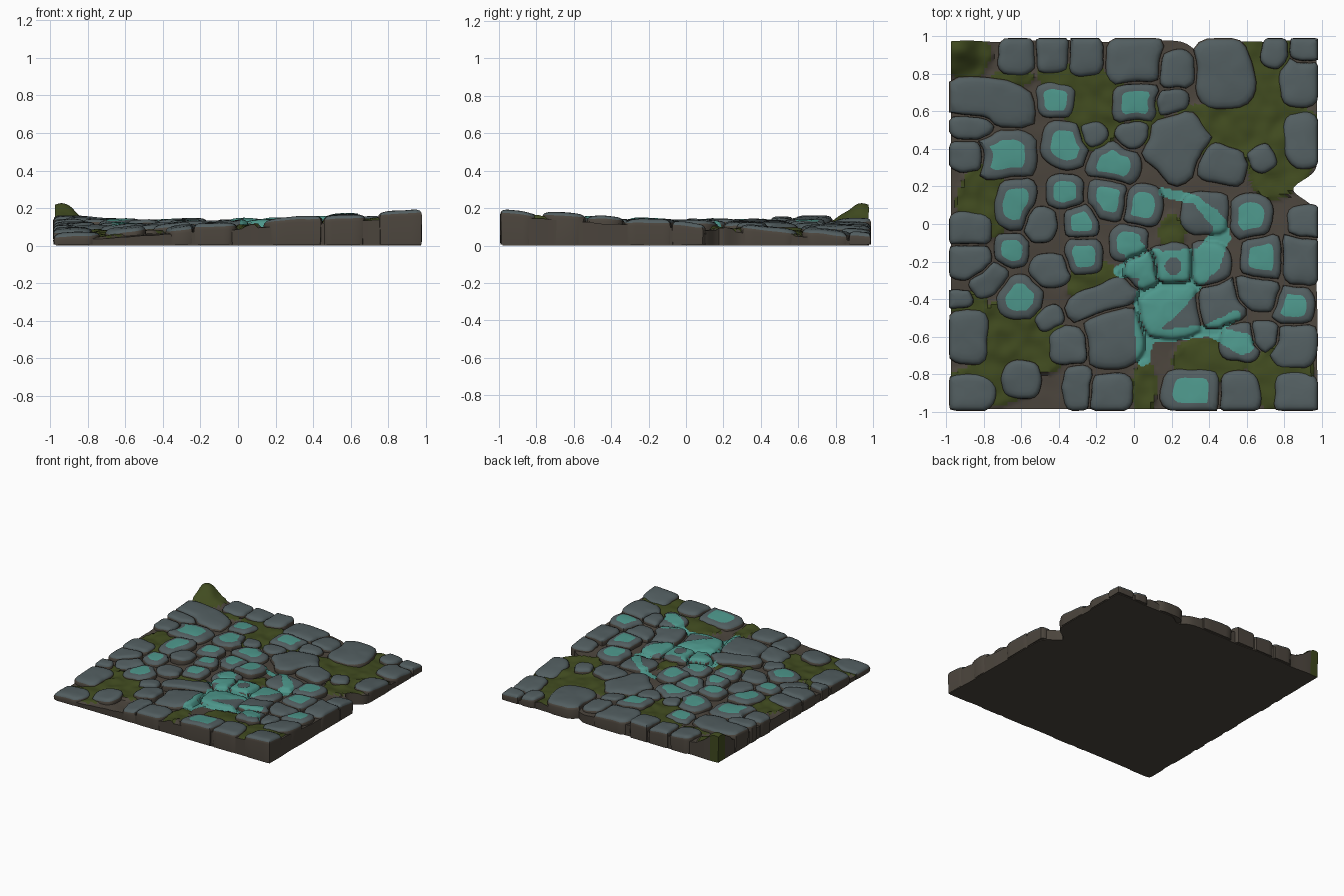
import bpy, bmesh, math, random
from mathutils import Vector, noise
from mathutils.bvhtree import BVHTree

if "Cube" in bpy.data.objects:
    bpy.data.objects.remove(bpy.data.objects["Cube"])
random.seed(4)


def material(name, col):
    m = bpy.data.materials.new(name)
    m.diffuse_color = (*col, 1)
    m.use_nodes = True
    m.node_tree.nodes["Principled BSDF"].inputs["Base Color"].default_value = m.diffuse_color
    return m


MATS = [material("grey stone", (.085, .112, .118)), material("brown mud", (.072, .06, .047)),
        material("green moss", (.052, .07, .014)), material("teal slime", (.075, .31, .26))]
STONE, MUD, MOSS, TEAL = range(4)


def finish(bm, name, angle=40):
    me = bpy.data.meshes.new(name)
    bm.to_mesh(me)
    bm.free()
    ob = bpy.data.objects.new(name, me)
    bpy.context.collection.objects.link(ob)
    for m in MATS:
        me.materials.append(m)
    bpy.ops.object.select_all(action='DESELECT')
    ob.select_set(True)
    bpy.context.view_layer.objects.active = ob
    bpy.ops.object.shade_smooth_by_angle(angle=math.radians(angle))
    return ob


def level(x, y):
    """Twisted paving level: high at front right, low at front left and back right."""
    k = .028 if x < 0 < y else .07
    return .122 - k * x * y


def wobble(x, y, f=6):
    return noise.noise(Vector((x * f, y * f, 1.7)))


# stones: x, y, half width, half depth, turn in degrees
BACK = [(-.62, .9, .1, .1, 0), (-.43, .91, .1, .1, 0), (-.26, .9, .1, .11, 0), (0, .87, .15, .14, 5),
        (.23, .82, .1, .1, 0), (.48, .8, .15, .18, 10), (.75, .91, .07, .08, 0), (.91, .93, .08, .08, 0),
        (-.77, .65, .24, .12, -10), (0, .48, .09, .08, 20), (.2, .65, .09, .07, 20), (.23, .42, .17, .17, 40),
        (.46, .32, .14, .1, -20), (.68, .35, .07, .07, 30), (.89, .76, .11, .13, 0), (.9, .45, .1, .14, 10),
        (.92, .0, .1, .1, 0), (-.89, .36, .1, .08, 0), (-.86, .52, .12, .07, 0), (-.22, .47, .08, .07, 0)]
FRONT = [(-.88, -.03, .12, .09, 0), (-.88, -.2, .12, .1, 0), (-.77, -.3, .11, .08, 30), (-.89, -.6, .11, .14, 0),
         (-.87, -.9, .13, .1, 0), (-.6, -.83, .1, .1, 0), (-.34, -.65, .11, .1, 0), (-.3, -.87, .08, .12, 0),
         (-.12, -.6, .16, .16, 0), (-.16, -.4, .21, .08, 22), (-.13, -.9, .12, .1, 0), (-.5, .0, .09, .09, 0),
         (.38, .06, .13, .11, 0), (.4, -.22, .11, .12, 0), (.2, -.22, .13, .11, 0), (.2, -.45, .17, .15, 0),
         (.46, -.42, .14, .12, 20), (.9, -.18, .11, .15, 0), (.65, -.37, .14, .09, -10), (.85, -.64, .13, .12, 0),
         (.87, -.9, .12, .11, 0), (.56, -.9, .11, .11, 0), (.57, -.63, .11, .1, 0), (-.45, -.5, .08, .06, 30),
         (-.45, -.25, .11, .09, 0), (.7, -.6, .1, .08, 0), (.05, -.25, .1, .11, 0), (-.94, -.4, .08, .05, 0)]
MARKED = [(-.68, .37, .15, .13, 0), (-.63, .11, .1, .14, -10), (-.65, -.14, .09, .09, 0), (-.61, -.39, .12, .12, 0),
          (-.27, -.17, .1, .1, 0), (-.28, .01, .09, .09, 0), (-.37, .17, .1, .09, 0), (-.13, .14, .11, .12, 0),
          (.04, .1, .11, .11, 0), (-.11, .32, .14, .11, -25), (-.36, .42, .13, .12, -20), (-.42, .66, .1, .09, 0),
          (.01, .65, .12, .12, 0), (.62, .04, .11, .12, 0), (.68, -.18, .11, .12, 0), (.85, -.44, .11, .11, 0),
          (.31, -.89, .16, .11, 0), (-.03, -.1, .1, .1, 0)]
STONES = BACK + FRONT + MARKED


def local_distance(s, px, py):
    a = math.radians(s[4])
    dx, dy = px - s[0], py - s[1]
    u = abs(dx * math.cos(a) + dy * math.sin(a)) / (s[2] * 1.1)
    v = abs(dy * math.cos(a) - dx * math.sin(a)) / (s[3] * 1.1)
    return (u ** 3 + v ** 3) ** (1 / 3)


def outline(s, n=28):
    """Rounded outline, trimmed where neighbouring stones are nearer."""
    near = [o for o in STONES if o is not s and math.hypot(o[0] - s[0], o[1] - s[1]) < .5]
    pts = []
    for i in range(n):
        c, d = math.cos(i * math.tau / n), math.sin(i * math.tau / n)
        r = 1 / local_distance(s, s[0] + c, s[1] + d)
        r *= 1 + .12 * wobble(s[0] * 3 + c, s[1] * 3 + d, 1.5)
        for _ in range(40):
            px, py = s[0] + c * r, s[1] + d * r
            if all(local_distance(o, px, py) > local_distance(s, px, py) for o in near):
                break
            r *= .965
        px, py = s[0] + c * (r - .004), s[1] + d * (r - .004)
        pts.append((max(-.985, min(.98, px)), max(-.995, min(.99, py))))
    return pts


def add_stone(bm, s, marked):
    pts = outline(s)
    border = max(abs(s[0]) + s[2], abs(s[1]) + s[3]) > .95
    lift = random.uniform(-.006, .01)
    tx, ty = random.uniform(-.06, .06), random.uniform(-.06, .06)
    rings = []
    for scale, dz in ((.97, None), (1, -.03), (.97, -.014), (.9, -.003), (.78, .003), (.6, .006), (.3, .008)):
        ring = []
        for p in pts:
            x, y = s[0] + (p[0] - s[0]) * scale, s[1] + (p[1] - s[1]) * scale
            z = level(x, y) + lift + tx * (x - s[0]) + ty * (y - s[1])
            z = (0.005 if border else z - .06) if dz is None else z + dz + .005 * wobble(x, y, 12)
            ring.append(bm.verts.new((x, y, z)))
        rings.append(ring)
    n = len(pts)
    for k in range(len(rings) - 1):
        for i in range(n):
            j = (i + 1) % n
            f = bm.faces.new((rings[k][i], rings[k][j], rings[k + 1][j], rings[k + 1][i]))
            f.material_index = MUD if k < 2 else TEAL if marked and k >= 5 else STONE
    bm.faces.new(rings[-1]).material_index = TEAL if marked else STONE
    bm.faces.new(rings[0][::-1]).material_index = MUD


bm = bmesh.new()
for s in STONES:
    add_stone(bm, s, s in MARKED)
stones_tree = BVHTree.FromBMesh(bm)
finish(bm, "paving_stones")

# ground slab with moss patches: x, y, half width, half depth
PATCHES = [(-.9, .9, .14, .13), (-.2, .62, .17, .22), (.08, .55, .1, .12), (.62, .52, .42, .16), (.7, .8, .15, .24),
           (.78, .3, .16, .17), (-.8, .12, .15, .2), (-.65, -.63, .3, .22), (-.9, -.42, .12, .06),
           (-.22, -.3, .14, .11), (.2, -.04, .07, .1), (.4, -.72, .22, .13), (.78, -.82, .18, .17),
           (.05, -.87, .07, .14), (-.75, -.85, .25, .12), (-.4, .79, .12, .08), (-.65, .78, .12, .05)]


def moss(x, y):
    d = min(math.hypot((x - p[0]) / p[2], (y - p[1]) / p[3]) for p in PATCHES)
    return d + .2 * wobble(x, y, 8) < 1


def ground_height(x, y):
    z = level(x, y) - .034 + .006 * wobble(x, y, 10)
    z += .1 * math.exp(-((x + .95) ** 2 + (y - .94) ** 2) / .012)
    return z + (.014 + .014 * wobble(x, y, 14) if moss(x, y) else 0)


def ground_point(i, j, n):
    x, y = 2 * i / n - 1, 2 * j / n - 1
    # broken bites in the right and back edges
    right = .975 - .13 * math.exp(-((y - .19) / .07) ** 2) + .008 * wobble(2, y)
    back = .975 - .05 * math.exp(-((x - .36) / .06) ** 2) + .01 * wobble(x, 2)
    return x * (right if x > 0 else .975), y * (back if y > 0 else .985)


N = 110
bm = bmesh.new()
top = [[None] * (N + 1) for _ in range(N + 1)]
for i in range(N + 1):
    for j in range(N + 1):
        x, y = ground_point(i, j, N)
        top[i][j] = bm.verts.new((x, y, ground_height(x, y)))
for i in range(N):
    for j in range(N):
        f = bm.faces.new((top[i][j], top[i + 1][j], top[i + 1][j + 1], top[i][j + 1]))
        c = f.calc_center_median()
        f.material_index = MOSS if moss(c.x, c.y) else MUD
rim = ([top[i][0] for i in range(N)] + [top[N][j] for j in range(N)]
       + [top[i][N] for i in range(N, 0, -1)] + [top[0][j] for j in range(N, 0, -1)])
low = [bm.verts.new((v.co.x * .995, v.co.y * .995, 0)) for v in rim]
for i in range(len(rim)):
    k = (i + 1) % len(rim)
    f = bm.faces.new((low[i], low[k], rim[k], rim[i]))
    f.material_index = MOSS if rim[i].co.z > .2 else MUD
bm.faces.new(low[::-1]).material_index = MUD
ground_tree = BVHTree.FromBMesh(bm)
finish(bm, "mossy_ground")

# slime stream draped over stones and ground: tapered strokes (x, y, radius)
STROKES = [[(.15, .17, .028), (.33, .13, .03), (.46, 0, .04), (.46, -.07, .055), (.38, -.2, .08), (.15, -.26, .11),
            (.09, -.42, .09), (.06, -.55, .06), (.05, -.72, .04)],
           [(.38, -.2, .07), (.22, -.38, .08), (.1, -.5, .08)], [(-.08, -.25, .035), (.1, -.21, .08)],
           [(-.03, -.1, .06), (.08, -.24, .06)],
           [(.08, -.6, .035), (.4, -.57, .035), (.54, -.49, .03)], [(.4, -.57, .035), (.58, -.64, .06)]]


def in_slime(x, y):
    if math.hypot(x - .21, y + .225) < .045:
        return False
    p = Vector((x, y))
    for line in STROKES:
        for a, b in zip(line, line[1:]):
            va, vb = Vector(a[:2]), Vector(b[:2])
            t = max(0, min(1, (p - va).dot(vb - va) / (vb - va).length_squared))
            if (p - va.lerp(vb, t)).length < a[2] + (b[2] - a[2]) * t + .01 * wobble(x, y, 15):
                return True
    return False


def surface(x, y):
    hits = [t.ray_cast(Vector((x, y, 1)), Vector((0, 0, -1)))[0] for t in (stones_tree, ground_tree)]
    return max(h.z for h in hits if h)


bm = bmesh.new()
STEP, grid = .01, {}


def slime_vert(i, j):
    if (i, j) not in grid:
        x, y = i * STEP, j * STEP
        grid[i, j] = bm.verts.new((x, y, surface(x, y) + .005))
    return grid[i, j]


for i in range(-16, 70):
    for j in range(-82, 24):
        if in_slime((i + .5) * STEP, (j + .5) * STEP):
            bm.faces.new([slime_vert(i + a, j + b) for a, b in ((0, 0), (1, 0), (1, 1), (0, 1))]).material_index = TEAL
bmesh.ops.smooth_vert(bm, verts=bm.verts, factor=.5, use_axis_x=True, use_axis_y=True)
finish(bm, "slime_stream", 60)
